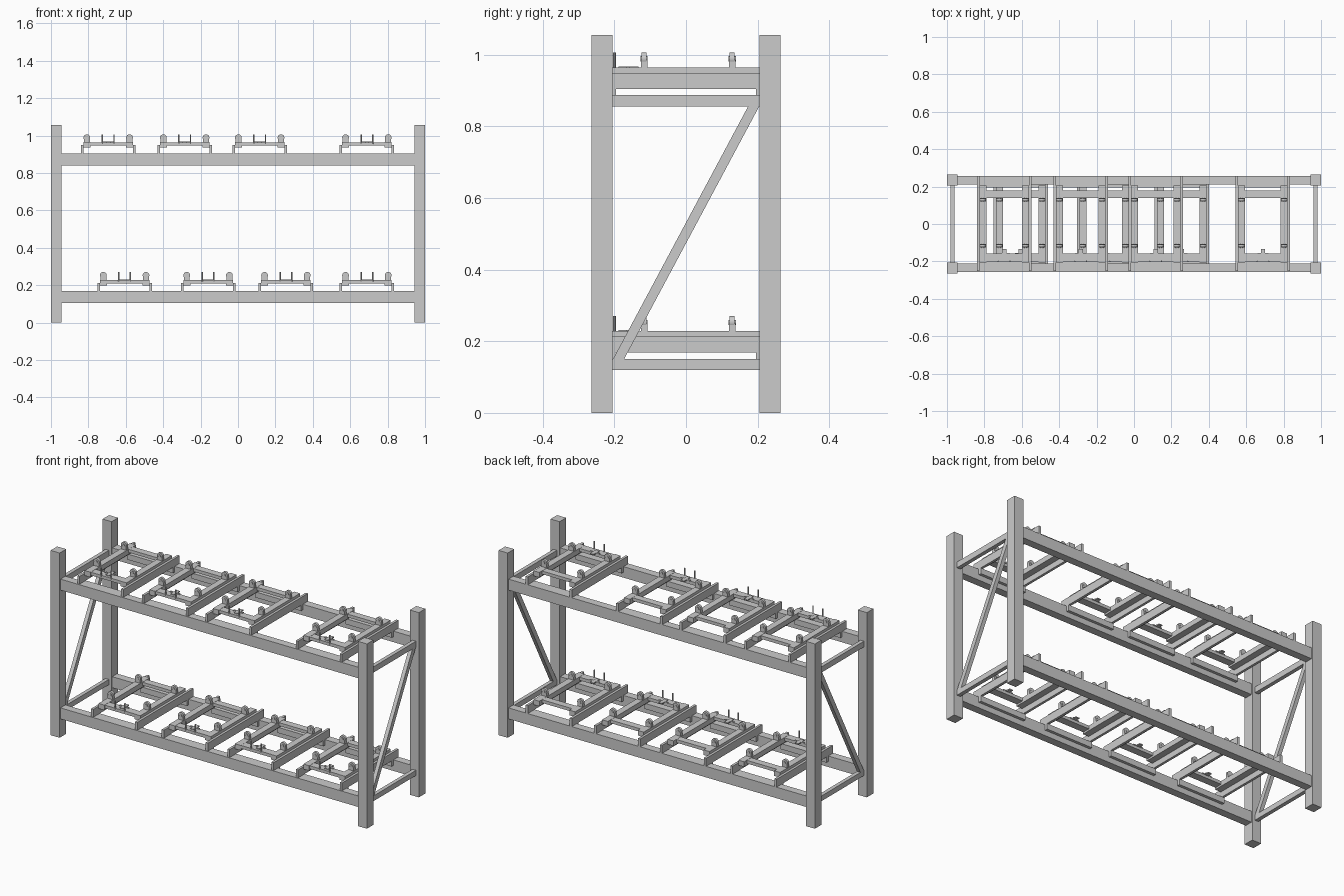
import bpy, bmesh, math
from mathutils import Matrix

if "Cube" in bpy.data.objects:
    bpy.data.objects.remove(bpy.data.objects["Cube"])


def add_box(bm, x, y, z):
    """Axis-aligned box from (min, max) pairs."""
    size = [b - a for a, b in (x, y, z)]
    mid = [(a + b) / 2 for a, b in (x, y, z)]
    bmesh.ops.create_cube(bm, size=1, matrix=Matrix.Translation(mid) @ Matrix.Diagonal((*size, 1)))


def add_drum(bm, x, y, z, r, depth, sides=20, along_y=True):
    m = Matrix.Translation((x, y, z))
    if along_y:
        m = m @ Matrix.Rotation(math.pi / 2, 4, 'X')
    bmesh.ops.create_cone(bm, cap_ends=True, segments=sides, radius1=r, radius2=r, depth=depth, matrix=m)


def finish(name, bm, smooth=False):
    bmesh.ops.recalc_face_normals(bm, faces=bm.faces)
    me = bpy.data.meshes.new(name)
    bm.to_mesh(me)
    bm.free()
    ob = bpy.data.objects.new(name, me)
    bpy.context.collection.objects.link(ob)
    if smooth:
        bpy.ops.object.select_all(action='DESELECT')
        ob.select_set(True)
        bpy.context.view_layer.objects.active = ob
        bpy.ops.object.shade_smooth_by_angle(angle=math.radians(35))
    return ob


def boxes(name, items):
    bm = bmesh.new()
    for item in items:
        add_box(bm, *item)
    return finish(name, bm)


def span(s, a, b):
    """Range a..b mirrored to side s."""
    return tuple(sorted((s * a, s * b)))


SIDES = (-1, 1)
LEVELS = {"upper": 0.0, "lower": -0.736}

# Corner posts
for sx in SIDES:
    for sy in SIDES:
        boxes(f"{'back' if sy > 0 else 'front'}_{'right' if sx > 0 else 'left'}_post",
              [(span(sx, 0.943, 1.0), span(sy, 0.205, 0.264), (0, 1.056))])

# Long shelf beams
for level, dz in LEVELS.items():
    for sy in SIDES:
        boxes(f"{level}_{'back' if sy > 0 else 'front'}_beam",
              [((-0.943, 0.943), span(sy, 0.211, 0.256), (0.841 + dz, 0.904 + dz))])

# End frames: two rails and a diagonal brace
for sx in SIDES:
    side = 'right' if sx > 0 else 'left'
    xr = span(sx, 0.96, 0.982)
    boxes(f"{side}_end_rails", [(xr, (-0.206, 0.206), (0.855, 0.888)),
                                (xr, (-0.206, 0.206), (0.12, 0.15))])
    bm = bmesh.new()
    profile = [(-0.205, 0.148), (-0.174, 0.148), (0.205, 0.857), (0.174, 0.857)]
    face = bm.faces.new([bm.verts.new((xr[0], y, z)) for y, z in profile])
    ext = bmesh.ops.extrude_face_region(bm, geom=[face])
    bmesh.ops.translate(bm, vec=(xr[1] - xr[0], 0, 0),
                        verts=[v for v in ext['geom'] if isinstance(v, bmesh.types.BMVert)])
    finish(f"{side}_diagonal_brace", bm)

# Roller cradle, modelled once around x = 0 at the upper level
frame = []
for s in SIDES:
    frame.append((span(s, 0.132, 0.146), (-0.252, 0.256), (0.904, 0.949)))   # outer runner
    frame.append((span(s, 0.095, 0.132), (-0.205, 0.205), (0.936, 0.965)))   # inner rail
    frame.append(((-0.146, 0.146), span(s, 0.195, 0.211), (0.872, 0.904)))   # beam stop
frame.append(((-0.095, 0.095), (0.14, 0.18), (0.946, 0.964)))                # rear crossbar
frame.append(((-0.095, 0.095), (-0.202, -0.158), (0.946, 0.964)))            # front crossbar
frame.append(((-0.011, 0.011), (-0.188, -0.133), (0.962, 0.968)))            # centre tab
frame.append(((-0.03, 0.03), (-0.166, -0.156), (0.962, 0.968)))              # tab crosspiece
cradle = boxes("cradle_frame", frame)

bm = bmesh.new()
for s in SIDES:
    for y in (-0.117, 0.129):
        add_drum(bm, s * 0.114, y, 0.989, 0.018, 0.014)
        add_drum(bm, s * 0.114, y, 0.989, 0.007, 0.02, 12)
        add_box(bm, span(s, 0.098, 0.130), (y - 0.009, y + 0.009), (0.963, 0.985))
rollers = finish("cradle_rollers", bm, smooth=True)

bm = bmesh.new()
for s in SIDES:
    add_drum(bm, s * 0.031, -0.2, 0.981, 0.004, 0.05, 10, along_y=False)
pins = finish("cradle_pins", bm, smooth=True)

# Place the cradles along both levels
placing = [(x, "upper") for x in (-0.694, -0.285, 0.116, 0.689)]
placing += [(x, "lower") for x in (-0.606, -0.16, 0.256, 0.689)]
for i, (x, level) in enumerate(placing):
    for src in (cradle, rollers, pins):
        ob = src
        if i:
            ob = src.copy()
            ob.name = f"{level}_{src.name}_{i + 1}"
            bpy.context.collection.objects.link(ob)
        ob.location = (x, 0, LEVELS[level])
